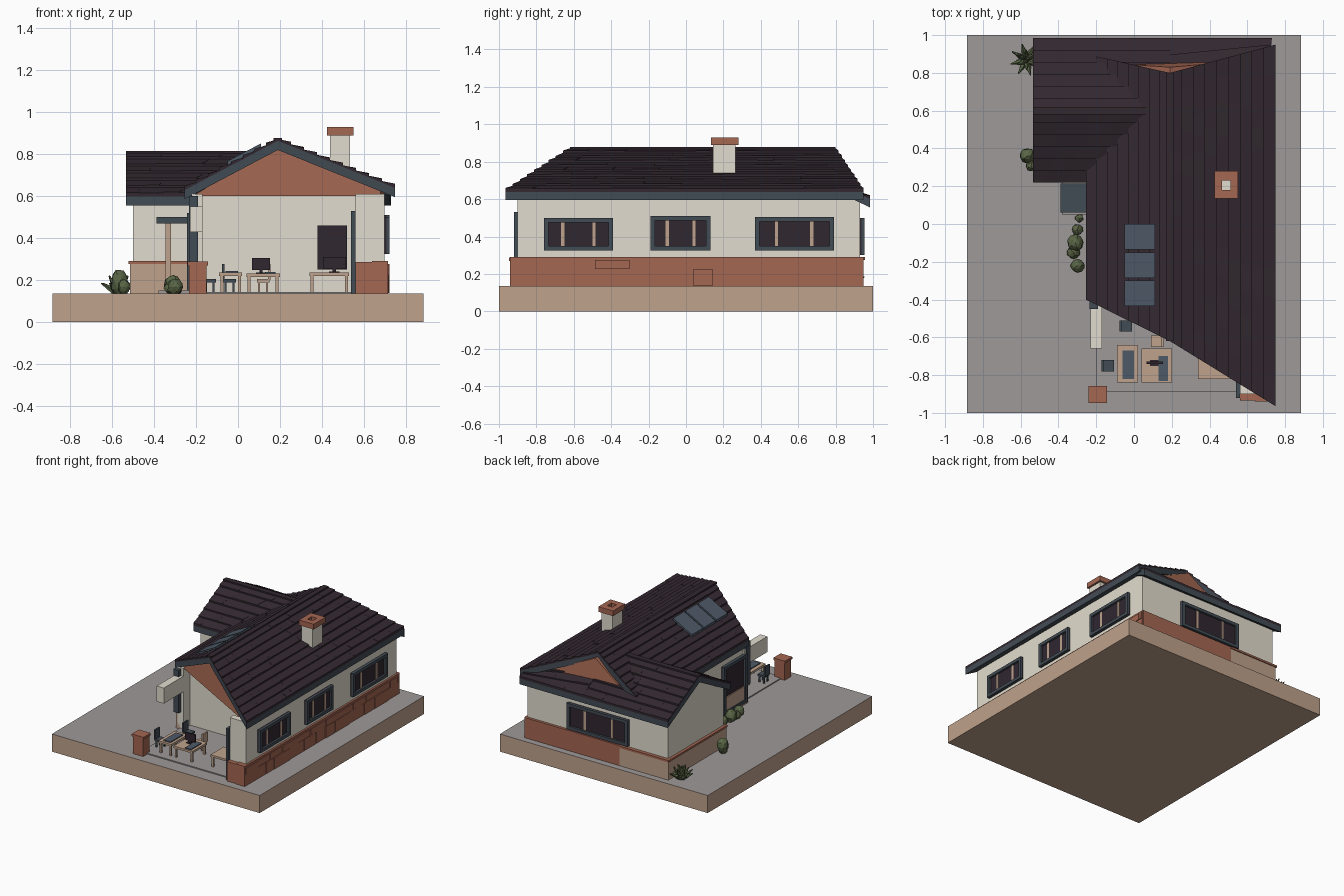
import bpy, bmesh, math, random
from mathutils import Vector as V, Matrix

if "Cube" in bpy.data.objects:
    bpy.data.objects.remove(bpy.data.objects["Cube"])

random.seed(4)


def mat(name, r, g, b):
    m = bpy.data.materials.new(name)
    m.diffuse_color = (r, g, b, 1)
    m.use_nodes = True
    m.node_tree.nodes["Principled BSDF"].inputs["Base Color"].default_value = m.diffuse_color
    return m


GREY = mat("paving_grey", .34, .32, .315)
TAN = mat("warm_tan", .52, .36, .26)
ROOF = mat("roof_plum", .033, .022, .030)
CREAM = mat("wall_cream", .76, .72, .62)
BRICK = mat("brick_red", .37, .135, .085)
SLATE = mat("trim_slate", .055, .072, .09)
GLASS = mat("dark_glass", .03, .02, .03)
PANEL = mat("panel_blue", .075, .10, .135)
GREEN = mat("leaf_green", .10, .13, .06)


def mesh(name, verts, faces, m):
    me = bpy.data.meshes.new(name)
    me.from_pydata([tuple(v) for v in verts], [], faces)
    bm = bmesh.new()
    bm.from_mesh(me)
    bmesh.ops.recalc_face_normals(bm, faces=bm.faces)
    bm.to_mesh(me)
    bm.free()
    me.materials.append(m)
    ob = bpy.data.objects.new(name, me)
    bpy.context.collection.objects.link(ob)
    return ob


def hexes(name, solids, m):
    """One object from solids, each given as four lower and four upper corners."""
    verts, faces = [], []
    for lo, hi in solids:
        k = len(verts)
        verts += list(lo) + list(hi)
        faces += [[k, k + 1, k + 2, k + 3], [k + 4, k + 5, k + 6, k + 7]]
        faces += [[k + i, k + (i + 1) % 4, k + 4 + (i + 1) % 4, k + 4 + i] for i in range(4)]
    return mesh(name, verts, faces, m)


def solid(x0, x1, y0, y1, z0, z1):
    c = [(x0, y0), (x1, y0), (x1, y1), (x0, y1)]
    return [V((x, y, z0)) for x, y in c], [V((x, y, z1)) for x, y in c]


def box(name, m, *b):
    return hexes(name, [solid(*b)], m)


def boxes(name, m, *bs):
    return hexes(name, [solid(*b) for b in bs], m)


# Ground slab: tan sides, grey top
G = .135
base = box("ground_slab", TAN, -.885, .885, -1, 1, 0, G)
base.data.materials.append(GREY)
for p in base.data.polygons:
    if p.normal.z > .5:
        p.material_index = 1
box("room_floor", GREY, -.2, .6, -.89, -.3, G - .01, G + .008)

# Walls
W = .61
boxes("walls", CREAM,
      (.65, .70, -.90, .93, G, W), (.56, .70, -.90, -.85, G, W),
      (-.50, .70, .88, .93, G, W), (-.50, -.45, .26, .93, G, W),
      (-.50, -.17, .26, .31, G, W), (-.22, -.17, -.42, .31, G, W),
      (-.20, .68, -.34, -.30, G, W), (-.23, -.17, -.66, -.38, .43, .55))


def wall_gable(name, pts, d, m):
    n = len(pts)
    a = [V(p) for p in pts]
    mesh(name, a + [p + V(d) for p in a],
         [list(range(n)), list(range(n, 2 * n))] +
         [[i, (i + 1) % n, n + (i + 1) % n, n + i] for i in range(n)], m)


wall_gable("wing_gable", [(-.5, .26, .57), (-.5, .93, .57), (-.5, .6, .77)], (.05, 0, 0), CREAM)
wall_gable("front_gable", [(-.22, -.38, .6), (.68, -.885, .6), (.68, -.885, .625), (.19, -.58, .835)],
           (.02, .04, 0), BRICK)
wall_gable("rear_gable", [(-.12, .85, .62), (.66, .87, .62), (.19, .83, .84)], (0, -.03, 0), BRICK)
# Ceiling over the open room
wall_gable("ceiling", [(-.22, -.36, .6), (.68, -.86, .6), (.68, -.3, .6), (-.22, -.3, .6)],
           (0, 0, .01), CREAM)

# Brick and tan plinths with a cap course
H = .275
bricks = []
for z0, z1 in ((G, .225), (.225, H)):
    y = -.935
    while y < .93:
        y1 = min(y + random.uniform(.09, .2), .94)
        bricks.append((.69, .717 + random.uniform(0, .007), y + .003, y1 - .003, z0 + .002, z1))
        y = y1
boxes("side_plinth_bricks", BRICK, *bricks)
boxes("plinth", BRICK, (.64, .715, -.94, .94, G, .29), (.56, .715, -.935, -.85, G, .285),
      (-.1, .71, .92, .95, G, .29))
boxes("tan_plinth", TAN, (-.515, -.1, .92, .95, G, H), (-.515, -.48, .245, .95, G, H),
      (-.515, -.2, .245, .28, G, H), (-.235, -.2, -.42, .28, G, H))
boxes("plinth_cap", BRICK, (-.522, -.1, .92, .957, H, .29), (-.522, -.48, .238, .957, H, .29),
      (-.522, -.2, .238, .28, H, .29), (-.24, -.2, -.1, .28, H, .29))


# Roof slopes: slate deck beneath overlapping shingle courses
def slope(name, e0, e1, r1, r0, rows, tiles):
    e0, e1, r1, r0 = map(V, (e0, e1, r1, r0))
    up = V((0, 0, 1))
    q = [e0, e1, r1, r0]
    hexes(name + "_fascia", [([p - up * .05 for p in q], [p - up * .006 for p in q])], SLATE)
    out = []
    for i in range(rows):
        a, b = i / rows, (i + 1) / rows
        n = tiles
        cuts = [0] + [(k + random.uniform(-.3, .3)) / n for k in range(1, n)] + [1]
        for s, t in zip(cuts, cuts[1:]):
            lift = .011 + random.uniform(0, .004)
            lo0, lo1 = e0.lerp(r0, a), e1.lerp(r1, a)
            hi0, hi1 = e0.lerp(r0, b), e1.lerp(r1, b)
            c = [lo0.lerp(lo1, s), lo0.lerp(lo1, t), hi0.lerp(hi1, t), hi0.lerp(hi1, s)]
            out.append(([p - up * .007 for p in c],
                        [p + up * (lift if k < 2 else .002) for k, p in enumerate(c)]))
    hexes(name + "_shingles", out, ROOF)


slope("main_right_roof", (.75, -.965, .645), (.75, .95, .645), (.19, .8, .87), (.19, -.62, .87), 9, 13)
slope("main_left_roof", (-.255, -.40, .635), (-.255, .90, .635), (.19, .8, .87), (.19, -.62, .87), 8, 11)
slope("wing_front_roof", (-.535, .22, .605), (-.22, .22, .605), (.09, .6, .81), (-.535, .6, .81), 6, 4)
slope("wing_rear_roof", (-.535, .985, .605), (.19, .985, .605), (.19, .6, .81), (-.535, .6, .81), 6, 5)
slope("rear_skirt_roof", (.19, .985, .605), (.73, .985, .605), (.72, .88, .655), (.19, .72, .745), 3, 4)
boxes("ridge_caps", ROOF, (.17, .21, -.62, .8, .862, .878), (-.535, .08, .58, .62, .80, .816))

# Chimney with hollow cap
box("chimney", CREAM, .44, .535, .145, .265, .70, .895)
boxes("chimney_cap", BRICK, (.425, .55, .135, .18, .89, .93), (.425, .55, .23, .28, .89, .93),
      (.425, .465, .18, .23, .89, .93), (.51, .55, .18, .23, .89, .93))

# Solar panels lying on the left slope
pitch = (.87 - .635) / .445
zr = lambda x: .87 - pitch * (.19 - x)
for y in (-.435, -.285, -.135):
    c = [(-.05, y), (.11, y), (.11, y + .135), (-.05, y + .135)]
    hexes("solar_panel", [([V((a, b, zr(a) + .004)) for a, b in c],
                           [V((a, b, zr(a) + .024)) for a, b in c])], PANEL)


# Framed windows
def window(name, side, plane, a0, a1, z0, z1, bars=True):
    """side 'x' or 'y' is the wall normal; plane is the wall face position."""
    def put(part, m, bs, d0, d1):
        ds = sorted((plane + d0, plane + d1))
        boxes(name + part, m, *[(*ds, p, q, r, s) if side == 'x' else (p, q, *ds, r, s)
                                for p, q, r, s in bs])
    k = 1 if plane > 0 else -1
    f = .024
    put("_glass", GLASS, [(a0, a1, z0, z1)], -.01 * k, .008 * k)
    put("_frame", SLATE, [(a0, a0 + f, z0, z1), (a1 - f, a1, z0, z1),
                          (a0, a1, z0, z0 + f), (a0, a1, z1 - f, z1)], -.01 * k, .024 * k)
    if bars:
        w = a1 - a0
        put("_curtain", TAN, [(a0 + w * t, a0 + w * t + .018, z0 + f, z1 - f) for t in (.25, .7)],
            .006 * k, .012 * k)


window("side_window_front", 'x', .70, -.76, -.39, .325, .50)
window("side_window_middle", 'x', .70, -.19, .13, .325, .51)
window("side_window_rear", 'x', .70, .37, .79, .325, .505)
window("rear_window", 'y', .93, -.17, .35, .30, .50)
window("patio_window", 'x', -.22, -.40, -.12, .15, .52, False)
window("entry_door", 'x', -.22, .07, .2, G, .46, False)
box("room_screen", GLASS, .38, .52, -.36, -.34, .25, .46)

# Slate posts at the open front, and brick pillar
boxes("slate_posts", SLATE, (.54, .56, -.92, -.76, G, .53), (-.235, -.19, -.45, -.40, .27, .60))
box("brick_pillar", BRICK, -.235, -.15, -.94, -.865, G, .27)
box("pillar_cap", BRICK, -.242, -.143, -.947, -.858, .27, .287)

# Porch canopy with post
box("porch_canopy", SLATE, -.39, -.21, .06, .215, .47, .50)
box("porch_post", TAN, -.345, -.32, .08, .105, G, .47)
box("porch_step", GREY, -.38, -.23, .05, .24, G - .01, G + .015)


# Furniture
def table(name, x0, x1, y0, y1, top, m=TAN, leg=.014):
    boxes(name, m, (x0, x1, y0, y1, top - .016, top),
          *[(x, x + leg, y, y + leg, G, top - .016)
            for x in (x0 + .006, x1 - leg - .006) for y in (y0 + .006, y1 - leg - .006)])


def monitor(name, x, y, z, w=.085):
    boxes(name, GLASS, (x - w / 2, x + w / 2, y, y + .012, z + .018, z + .075),
          (x - .008, x + .008, y, y + .01, z, z + .02), (x - .025, x + .025, y - .012, y + .02, z, z + .006))


def chair(name, x, y, m, back):
    table(name, x - .03, x + .03, y - .03, y + .03, .205, m, .01)
    box(name + "_back", m, x + back * .03 - .006, x + back * .03 + .006, y - .03, y + .03, .2, .275)


table("desk_left", -.09, .02, -.84, -.64, .235)
table("desk_middle", .04, .20, -.84, -.66, .23)
table("desk_right", .34, .53, -.82, -.66, .235)
monitor("monitor_middle", .11, -.74, .23)
monitor("monitor_right", .46, -.72, .235, .11)
chair("chair_left", -.135, -.75, SLATE, -1)
chair("chair_middle", .12, -.62, TAN, 1)
chair("chair_rear", -.04, -.54, SLATE, -1)
boxes("desk_mats", PANEL, (-.06, .0, -.82, -.67, .235, .242), (.13, .18, -.83, -.70, .23, .237))


# Plants
def bush(name, x, y, r, h):
    bpy.ops.mesh.primitive_ico_sphere_add(subdivisions=2, radius=1, location=(x, y, G + h * .45))
    ob = bpy.context.object
    ob.name = name
    ob.scale = (r, r, h * .55)
    for v in ob.data.vertices:
        v.co *= random.uniform(.88, 1.1)
    ob.data.materials.append(GREEN)


def agave(name, x, y, n, reach, h):
    bm = bmesh.new()
    for ring, tilt in ((n, 1.05), (n - 2, .55), (3, .15)):
        for i in range(ring):
            m = (Matrix.Translation((x, y, G)) @ Matrix.Rotation(math.tau * i / ring + tilt, 4, 'Z')
                 @ Matrix.Rotation(tilt, 4, 'Y') @ Matrix.Translation((0, 0, h * .45)))
            bmesh.ops.create_cone(bm, segments=5, radius1=reach, radius2=.003, depth=h * .9,
                                  cap_ends=True, matrix=m)
    me = bpy.data.meshes.new(name)
    bm.to_mesh(me)
    bm.free()
    me.materials.append(GREEN)
    bpy.context.collection.objects.link(bpy.data.objects.new(name, me))


agave("corner_agave", -.57, .87, 8, .024, .11)
bush("wing_bush", -.565, .36, .04, .12)
bush("wing_bush_small", -.545, .31, .03, .07)
for bx, by, br, bh in ((-.31, -.10, .045, .09), (-.30, -.22, .037, .07),
                       (-.32, -.15, .034, .06), (-.30, -.03, .03, .06), (-.29, .03, .022, .05)):
    bush("path_bush", bx, by, br, bh)
